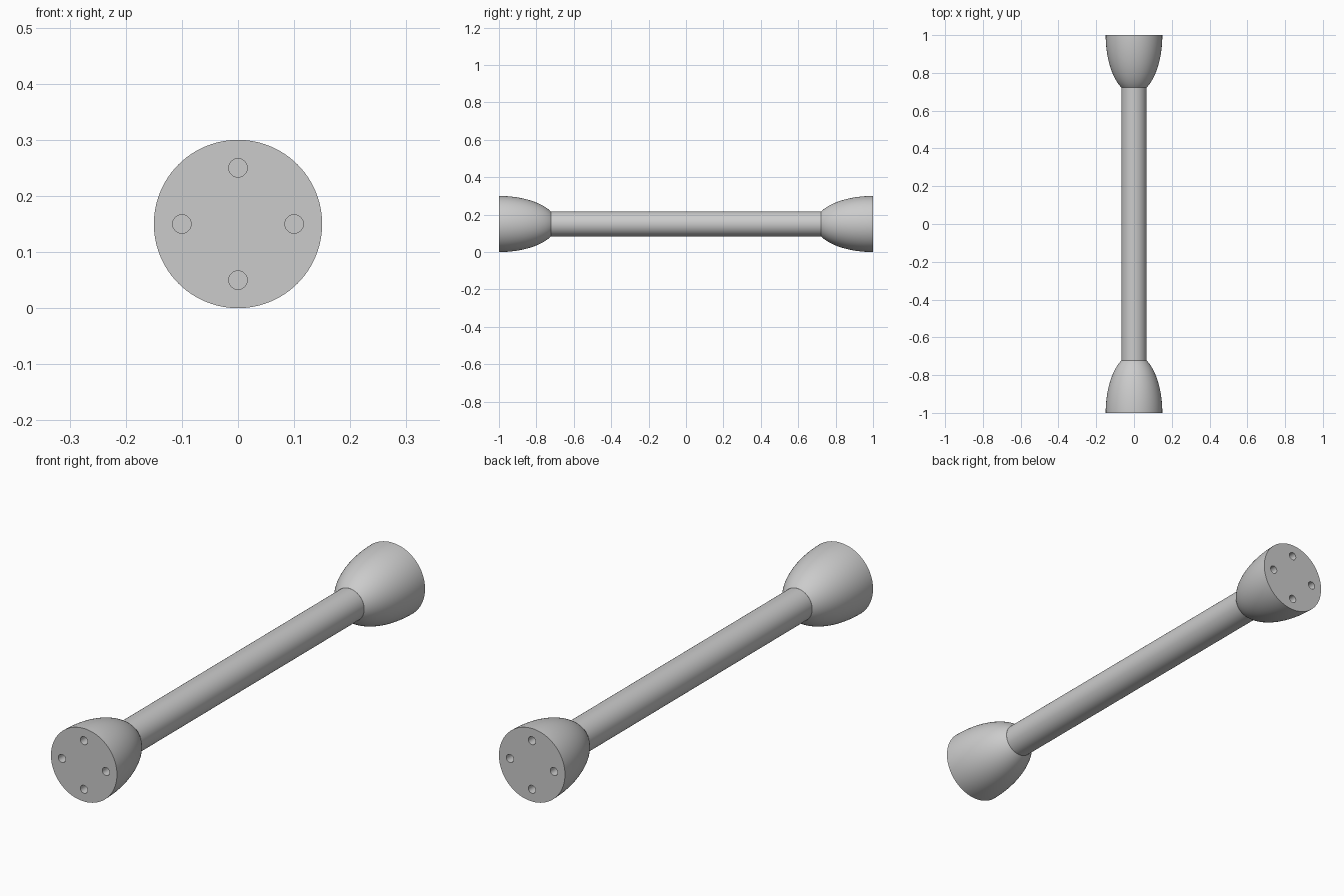
import bpy, bmesh, math
from mathutils import Matrix, Vector

cube = bpy.data.objects.get("Cube")
if cube:
    bpy.data.objects.remove(cube, do_unlink=True)

AXIS_Z = 0.15       # height of the bar's centre line
HEAD_R = 0.15
ROD_R = 0.067
NECK = 0.723        # where each head meets the rod
ELLIPSE_LEN = 0.31  # full length of the head's elliptical profile
SEGMENTS = 96

grey = bpy.data.materials.new("light grey")
grey.use_nodes = True
colour = (0.6, 0.6, 0.6, 1)
grey.diffuse_color = colour
grey.node_tree.nodes["Principled BSDF"].inputs["Base Color"].default_value = colour


def lathe(name, profile):
    """Turn (radius, y) points about the y axis and close both ends."""
    bm = bmesh.new()
    rings = []
    for r, y in profile:
        rings.append([bm.verts.new((r * math.cos(a), y, AXIS_Z + r * math.sin(a)))
                      for a in (2 * math.pi * i / SEGMENTS for i in range(SEGMENTS))])
    for lower, upper in zip(rings, rings[1:]):
        for i in range(SEGMENTS):
            j = (i + 1) % SEGMENTS
            bm.faces.new((lower[i], lower[j], upper[j], upper[i]))
    bm.faces.new(rings[0])
    bm.faces.new(rings[-1])
    bmesh.ops.recalc_face_normals(bm, faces=bm.faces)
    return finish(name, bm)


def finish(name, bm):
    mesh = bpy.data.meshes.new(name)
    bm.to_mesh(mesh)
    bm.free()
    mesh.materials.append(grey)
    obj = bpy.data.objects.new(name, mesh)
    bpy.context.collection.objects.link(obj)
    return obj


def select_only(obj):
    bpy.ops.object.select_all(action='DESELECT')
    obj.select_set(True)
    bpy.context.view_layer.objects.active = obj


def smooth(obj):
    select_only(obj)
    bpy.ops.object.shade_smooth_by_angle(angle=math.radians(30))


def drill(head, side):
    """Cut four blind screw holes into the flat end."""
    bm = bmesh.new()
    for k in range(4):
        a = k * math.pi / 2
        centre = Vector((0.1 * math.cos(a), side, AXIS_Z + 0.1 * math.sin(a)))
        bmesh.ops.create_cone(bm, cap_ends=True, segments=32, radius1=0.0165,
                              radius2=0.0165, depth=0.1,
                              matrix=Matrix.Translation(centre) @ Matrix.Rotation(math.pi / 2, 4, 'X'))
    cutter = finish("hole_cutter", bm)
    cutter.hide_render = True
    cut = head.modifiers.new("screw holes", 'BOOLEAN')
    cut.operation = 'DIFFERENCE'
    cut.solver = 'EXACT'
    cut.object = cutter
    select_only(head)
    bpy.ops.object.modifier_apply(modifier=cut.name)
    bpy.data.objects.remove(cutter, do_unlink=True)


# Straight rod, its ends tucked just inside the heads
smooth(lathe("rod", [(ROD_R, -NECK - 0.01), (ROD_R, NECK + 0.01)]))

# Flared heads with an elliptical profile
STEPS = 24
sweep = math.asin((1 - NECK) / ELLIPSE_LEN)
for name, side in (("front_head", -1), ("back_head", 1)):
    angles = [sweep * i / STEPS for i in range(STEPS + 1)]
    head = lathe(name, [(HEAD_R * math.cos(t), side * (1 - ELLIPSE_LEN * math.sin(t)))
                        for t in angles])
    drill(head, side)
    smooth(head)
